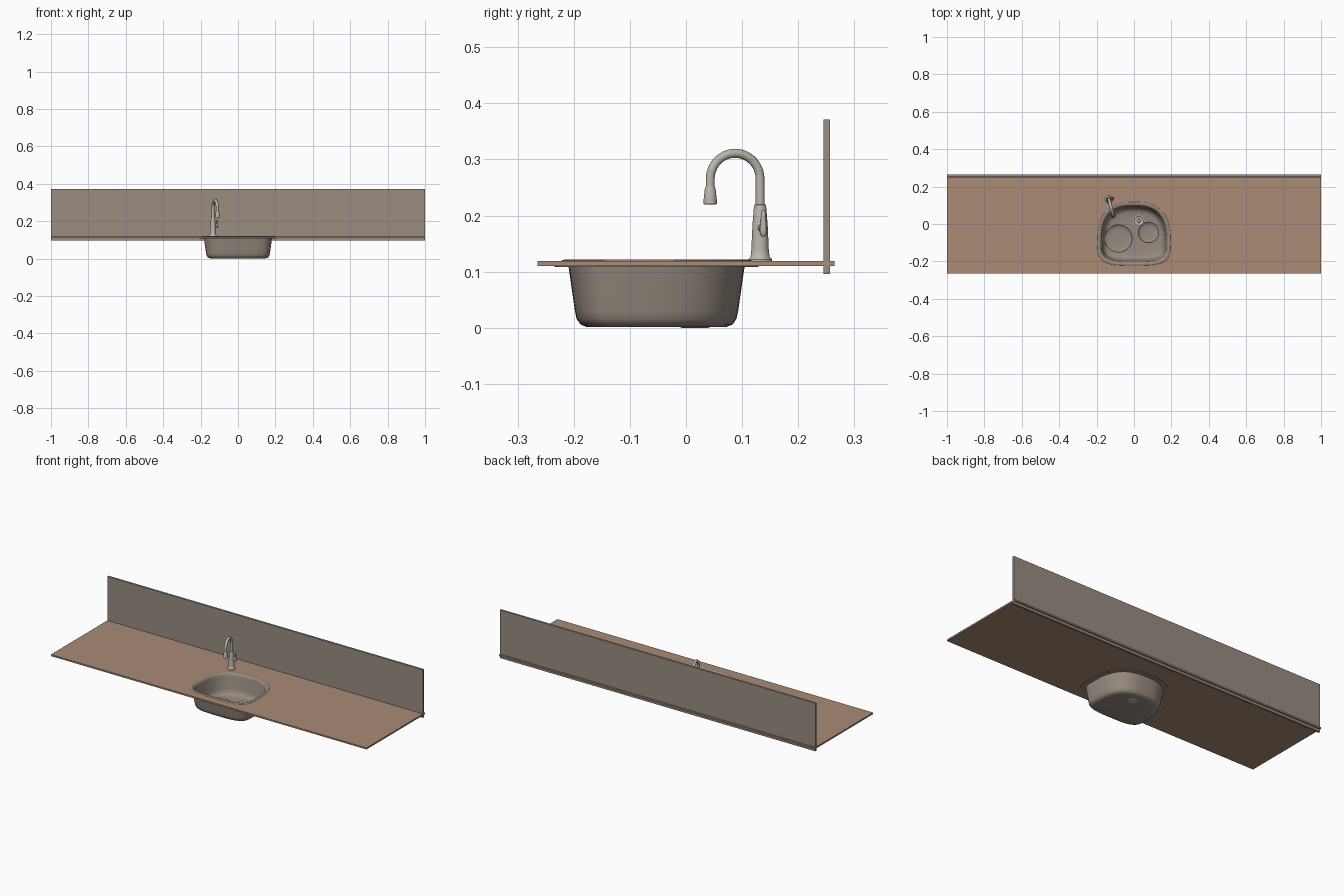
import bpy, bmesh, math
from mathutils import Vector, Matrix

old = bpy.data.objects.get("Cube")
if old:
    bpy.data.objects.remove(old, do_unlink=True)


def material(name, rgb):
    m = bpy.data.materials.new(name)
    m.use_nodes = True
    m.diffuse_color = (*rgb, 1)
    m.node_tree.nodes["Principled BSDF"].inputs["Base Color"].default_value = (*rgb, 1)
    return m


WOOD = material("tan counter", (0.40, 0.26, 0.18))
TILE = material("taupe panel", (0.32, 0.27, 0.22))
STEEL = material("warm steel", (0.30, 0.25, 0.21))
CHROME = material("pale metal", (0.50, 0.47, 0.41))


def add_mesh(name, bm, mat, smooth=True):
    bmesh.ops.recalc_face_normals(bm, faces=bm.faces)
    me = bpy.data.meshes.new(name)
    bm.to_mesh(me)
    bm.free()
    me.materials.append(mat)
    ob = bpy.data.objects.new(name, me)
    bpy.context.collection.objects.link(ob)
    bpy.ops.object.select_all(action='DESELECT')
    ob.select_set(True)
    bpy.context.view_layer.objects.active = ob
    if smooth:
        bpy.ops.object.shade_smooth_by_angle(angle=math.radians(40))
    return ob


def box(name, lo, hi, mat):
    lo, hi = Vector(lo), Vector(hi)
    bm = bmesh.new()
    bmesh.ops.create_cube(bm, size=1, matrix=Matrix.Translation((lo + hi) / 2)
                          @ Matrix.Diagonal((*(hi - lo), 1)))
    return add_mesh(name, bm, mat, False)


def loft(name, loops, mat, closed=False):
    """Skin a stack of point loops, capping the ends or joining them."""
    bm = bmesh.new()
    rings = [[bm.verts.new(p) for p in loop] for loop in loops]
    pairs = list(zip(rings, rings[1:]))
    if closed:
        pairs.append((rings[-1], rings[0]))
    for a, b in pairs:
        for i in range(len(a)):
            j = (i + 1) % len(a)
            bm.faces.new((a[i], a[j], b[j], b[i]))
    if not closed:
        bm.faces.new(rings[0])
        bm.faces.new(rings[-1])
    return add_mesh(name, bm, mat)


def lathe(name, x, y, profile, mat, n=32):
    angles = [math.tau * i / n for i in range(n)]
    return loft(name, [[(x + r * math.cos(a), y + r * math.sin(a), z) for a in angles]
                       for r, z in profile], mat)


def tube(name, points, radius, mat):
    cu = bpy.data.curves.new(name, 'CURVE')
    cu.dimensions = '3D'
    cu.bevel_depth = radius
    cu.bevel_resolution = 5
    cu.use_fill_caps = True
    sp = cu.splines.new('POLY')
    sp.points.add(len(points) - 1)
    for p, co in zip(sp.points, points):
        p.co = (*co, 1)
    sp.use_smooth = True
    cu.materials.append(mat)
    ob = bpy.data.objects.new(name, cu)
    bpy.context.collection.objects.link(ob)
    return ob


def outline(inset, z, n=72):
    """Basin outline: bowed at the back, squarer at the front."""
    loop = []
    for i in range(n):
        a = math.tau * i / n
        c, s = math.cos(a), math.sin(a)
        power, depth = (2.7, 0.217) if s >= 0 else (3.6, 0.122)
        x = math.copysign(abs(c) ** (2 / power), c) * (0.195 - inset)
        y = math.copysign(abs(s) ** (2 / power), s) * (depth - inset)
        loop.append((x, y - 0.10, z))
    return loop


# Counter with the sink opening, and back panel
counter = box("counter", (-1, -0.265, 0.11), (1, 0.265, 0.119), WOOD)
cutter = loft("sink_cutter", [outline(0.010, 0.05), outline(0.010, 0.2)], WOOD)
cutter.hide_render = True
cut = counter.modifiers.new("sink opening", 'BOOLEAN')
cut.operation = 'DIFFERENCE'
cut.solver = 'EXACT'
cut.object = cutter
bpy.context.view_layer.objects.active = counter
bpy.ops.object.modifier_apply(modifier=cut.name)
bpy.data.objects.remove(cutter, do_unlink=True)
box("back_panel", (-1, 0.245, 0.096), (1, 0.257, 0.371), TILE)

# Sink basin: inner surface, rolled rim, then outer surface
basin = [(0.10, 0.004), (0.055, 0.005), (0.042, 0.010), (0.034, 0.020), (0.029, 0.035),
         (0.022, 0.105), (0.019, 0.115), (0.014, 0.120), (0.007, 0.1215), (0.002, 0.121),
         (0, 0.119), (0.011, 0.1189), (0.0125, 0.11), (0.024, 0.030), (0.027, 0.016),
         (0.034, 0.006), (0.045, 0.0015), (0.10, 0.001)]
loft("sink_basin", [outline(d, z) for d, z in basin], STEEL)
loft("under_flange", [outline(d, z) for d, z in
                      [(-0.012, 0.11), (-0.012, 0.108), (0.014, 0.108), (0.014, 0.11)]],
     STEEL, closed=True)


# Drain and the two shallow dishes
def dish(name, x, y, r):
    lathe(name, x, y, [(r * 0.6, 0.004), (r * 0.95, 0.009), (r, 0.013), (r * 0.97, 0.0135),
                       (r * 0.9, 0.010), (r * 0.6, 0.007)], STEEL, 40)


dish("large_dish", -0.083, -0.078, 0.075)
dish("small_dish", 0.078, -0.045, 0.056)
lathe("drain", 0.025, 0.016, [(0.024, 0), (0.030, 0.003), (0.030, 0.008), (0.025, 0.009),
                              (0.021, 0.006), (0.010, 0.006), (0.008, 0.011),
                              (0.004, 0.012)], CHROME)

# Tap body, swan neck and spray head
base = Vector((-0.134, 0.132, 0))
forward = Vector((0.26, -0.966, 0))
side = Vector((0.966, 0.26, 0))
lathe("tap_body", base.x, base.y,
      [(0.021, 0.118), (0.021, 0.122), (0.017, 0.126), (0.0155, 0.14), (0.0135, 0.185),
       (0.011, 0.215), (0.010, 0.219), (0.0085, 0.22)], CHROME)
reach = 0.046
neck = [base + Vector((0, 0, 0.21))]
for i in range(25):
    a = math.pi * i / 24
    neck.append(base + forward * reach * (1 - math.cos(a))
                + Vector((0, 0, 0.265 + reach * math.sin(a))))
tip = base + forward * reach * 2
neck.append(tip + Vector((0, 0, 0.24)))
tube("tap_neck", neck, 0.008, CHROME)
lathe("spray_head", tip.x, tip.y,
      [(0.010, 0.22), (0.012, 0.221), (0.012, 0.226), (0.0095, 0.248), (0.008, 0.252)], CHROME)

# Lever handle on the side of the tap
up = Vector((0, 0, 1))
tube("lever_pivot", [base + up * 0.178, base + side * 0.022 + up * 0.178], 0.0075, CHROME)
lever = [(0.003, 0.163), (0.006, 0.167), (0.0065, 0.175), (0.005, 0.19), (0.004, 0.206),
         (0.002, 0.210)]
pivot = base + side * 0.023
lathe("lever", pivot.x, pivot.y, lever, CHROME, 16)
